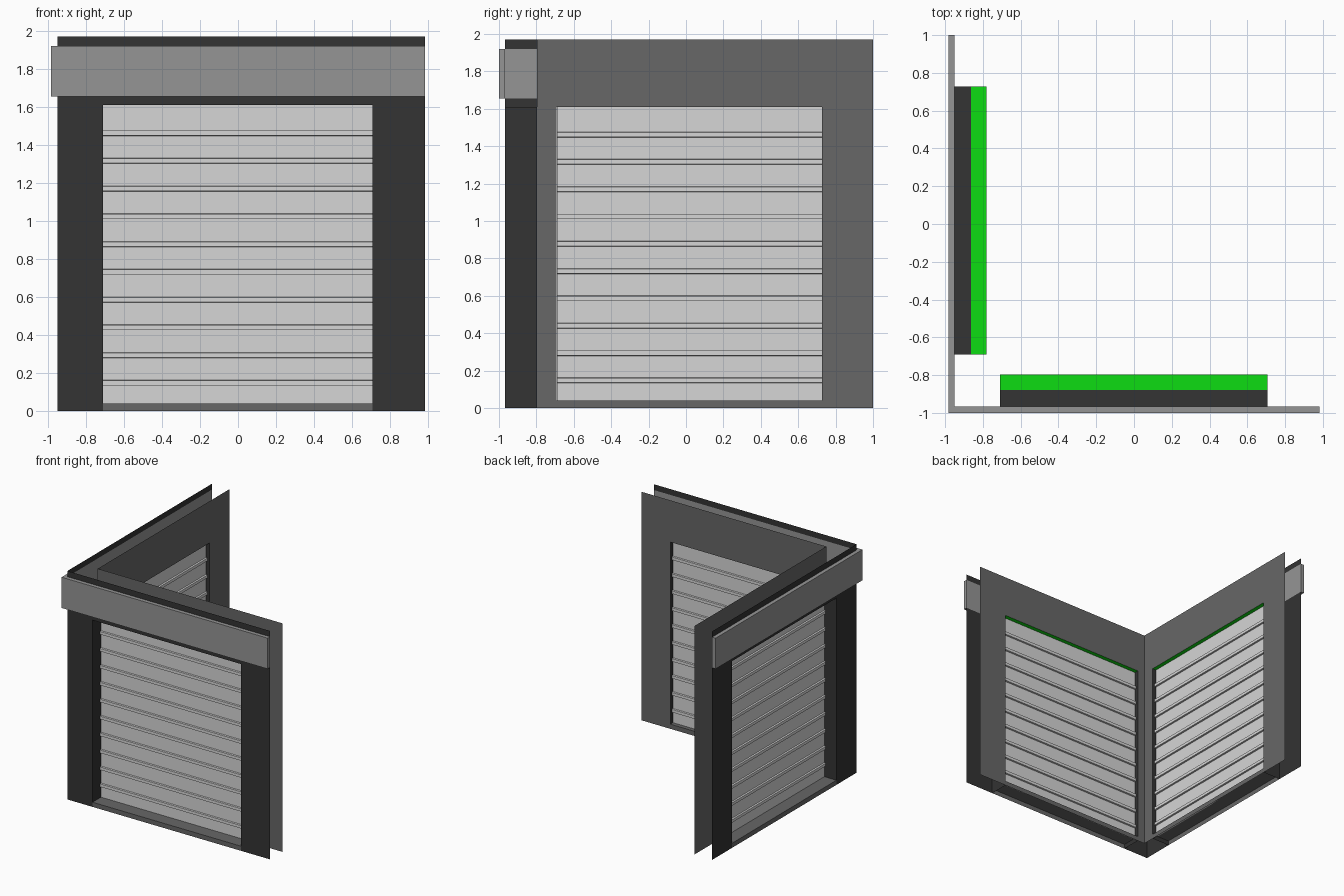
import bpy, bmesh
from mathutils import Vector

if "Cube" in bpy.data.objects:
    bpy.data.objects.remove(bpy.data.objects["Cube"])


def material(name, rgb):
    m = bpy.data.materials.new(name)
    m.diffuse_color = (*rgb, 1.0)
    m.use_nodes = True
    m.node_tree.nodes["Principled BSDF"].inputs["Base Color"].default_value = m.diffuse_color
    return m


DARK = material("charcoal", (0.033, 0.033, 0.033))
WALL = material("mid grey", (0.135, 0.135, 0.135))
SIGN = material("fascia grey", (0.30, 0.30, 0.30))
SLAT = material("pale shutter grey", (0.67, 0.67, 0.67))
GREEN = material("bright green", (0.004, 0.72, 0.006))

TOP, HEAD, SILL = 1.97, 1.61, 0.04      # wall top, opening head, sill height
BAND0, BAND1 = 1.655, 1.92              # fascia band heights
DEPTH, MID, PROUD = 0.17, 0.087, 0.033  # wall depth, reveal split, fascia depth


class Wing:
    """One straight wall; u runs along it, d runs inward from its outer face."""

    def __init__(self, name, to_world):
        self.name, self.to_world = name, to_world

    def finish(self, bm, part, mat):
        me = bpy.data.meshes.new(self.name + "_" + part)
        bm.to_mesh(me)
        bm.free()
        me.materials.append(mat)
        bpy.context.collection.objects.link(
            bpy.data.objects.new(self.name + "_" + part, me))

    def sheets(self, part, mat, quads):
        """quads: ((u0,u1),(d0,d1),(z0,z1), facing), one range being flat."""
        bm = bmesh.new()
        for us, ds, zs, facing in quads:
            if ds[0] == ds[1]:
                c = [(us[i], ds[0], zs[j]) for i, j in ((0, 0), (1, 0), (1, 1), (0, 1))]
            elif us[0] == us[1]:
                c = [(us[0], ds[i], zs[j]) for i, j in ((0, 0), (1, 0), (1, 1), (0, 1))]
            else:
                c = [(us[i], ds[j], zs[0]) for i, j in ((0, 0), (1, 0), (1, 1), (0, 1))]
            f = bm.faces.new([bm.verts.new(self.to_world(*p)) for p in c])
            f.normal_update()
            want = Vector(self.to_world(*facing)) - Vector(self.to_world(0, 0, 0))
            if f.normal.dot(want) < 0:
                f.normal_flip()
        self.finish(bm, part, mat)

    def boxes(self, part, mat, boxes):
        bm = bmesh.new()
        for us, ds, zs in boxes:
            vs = bmesh.ops.create_cube(bm, size=1)["verts"]
            for v in vs:
                p = [r[0] if k < 0 else r[1] for k, r in zip(v.co, (us, ds, zs))]
                v.co = self.to_world(*p)
        bmesh.ops.recalc_face_normals(bm, faces=bm.faces)
        self.finish(bm, part, mat)


OUT, IN, UP, DOWN = (0, -1, 0), (0, 1, 0), (0, 0, 1), (0, 0, -1)
LEFT, RIGHT = (-1, 0, 0), (1, 0, 0)


def build(w, outer, inner, hole, sign):
    (a, b), (ia, ib), (h0, h1) = outer, inner, hole
    # dark outer skin, open behind the fascia
    w.sheets("outer_wall", DARK, [
        ((a, h0), (0, 0), (0, HEAD), OUT),
        ((h1, b), (0, 0), (0, HEAD), OUT),
        ((a, b), (0, 0), (HEAD, BAND0), OUT),
        ((a, b), (0, 0), (BAND1, TOP), OUT)])
    # inner skin
    w.sheets("inner_wall", WALL, [
        ((ia, h0), (DEPTH, DEPTH), (0, TOP), IN),
        ((h1, ib), (DEPTH, DEPTH), (0, TOP), IN),
        ((h0, h1), (DEPTH, DEPTH), (HEAD, TOP), IN),
        ((h0, h1), (DEPTH, DEPTH), (0, SILL), IN)])
    # opening reveals, sill and green inner soffit
    w.sheets("reveals", DARK, [
        ((h0, h0), (0, DEPTH), (0, HEAD), RIGHT),
        ((h1, h1), (0, DEPTH), (0, HEAD), LEFT),
        ((h0, h1), (0, MID), (HEAD, HEAD), DOWN)])
    w.sheets("inner_soffit", GREEN, [((h0, h1), (MID, DEPTH), (HEAD, HEAD), DOWN)])
    w.sheets("sill", WALL, [
        ((h0, h1), (0, 0), (0, SILL), OUT),
        ((h0, h1), (0, DEPTH), (SILL, SILL), UP)])
    # fascia sign band
    w.boxes("fascia_band", SIGN, [(sign, (-PROUD, 0), (BAND0, BAND1))])
    # roller shutter: a curtain with raised joints at an even pitch
    e = 0.001
    prof = [(0.115, SILL)]
    for i in range(10):
        z = 0.133 + i * 0.146
        prof += [(0.115, z), (0.101, z + 0.002), (0.101, z + 0.027), (0.115, z + 0.029)]
    prof.append((0.115, HEAD - e))
    loop = prof + [(0.25 - d, z) for d, z in reversed(prof)]   # mirrored inner side
    bm = bmesh.new()
    rings = [[bm.verts.new(w.to_world(u, d, z)) for d, z in loop] for u in (h0 + e, h1 - e)]
    n = len(loop)
    for i in range(n):
        j = (i + 1) % n
        bm.faces.new((rings[0][i], rings[0][j], rings[1][j], rings[1][i]))
    for r in rings:
        bm.faces.new(r)
    bmesh.ops.recalc_face_normals(bm, faces=bm.faces)
    w.finish(bm, "roller_shutter", SLAT)


FY, LX = -0.967, -0.95   # outer planes of the two wings
front = Wing("front", lambda u, d, z: (u, FY + d, z))
side = Wing("side", lambda u, d, z: (LX + d, u, z))
build(front, (LX, 0.983), (LX + DEPTH, 0.983), (-0.71, 0.708), (LX - PROUD, 0.983))
build(side, (FY, 1.0), (FY + DEPTH, 1.0), (-0.692, 0.727), (FY, 1.0))
